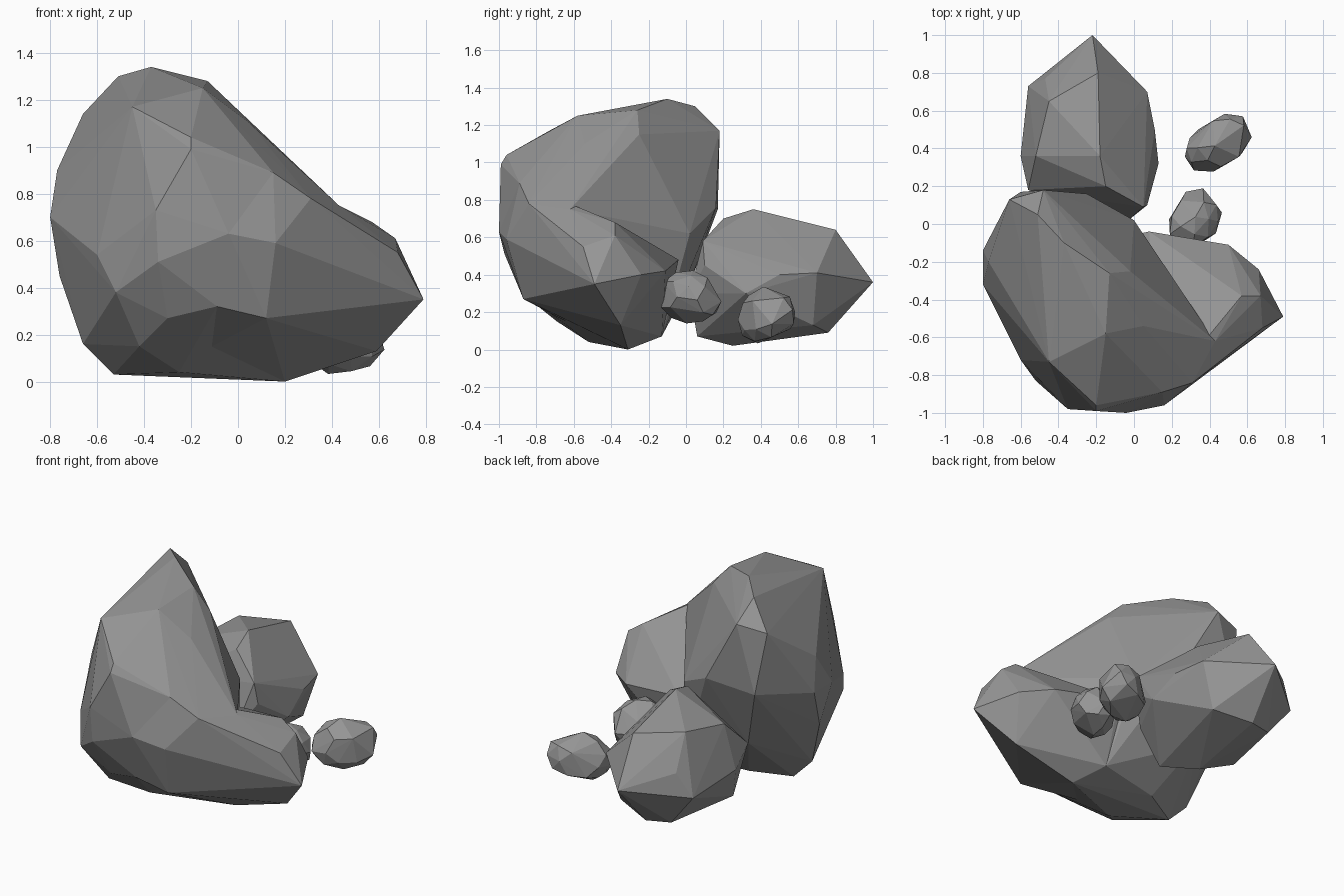
import bpy
import bmesh
import random
from math import radians
from mathutils import Vector, Matrix

default_cube = bpy.data.objects.get("Cube")
if default_cube:
    bpy.data.objects.remove(default_cube, do_unlink=True)

random.seed(4)

# One plain stone colour for every rock
stone_grey = bpy.data.materials.new("stone_grey")
stone_grey.use_nodes = True
stone_colour = (0.3, 0.3, 0.3, 1)
stone_grey.diffuse_color = stone_colour
shader = next(node for node in stone_grey.node_tree.nodes
              if node.type == "BSDF_PRINCIPLED")
shader.inputs["Base Color"].default_value = stone_colour


def add_hull(mesh_builder, corner_points):
    """Wrap a faceted convex skin around the corner points."""
    corners = [mesh_builder.verts.new(point) for point in corner_points]
    result = bmesh.ops.convex_hull(mesh_builder, input=corners,
                                   use_existing_faces=False)
    unused = [item for item in result["geom_interior"] + result["geom_unused"]
              if isinstance(item, bmesh.types.BMVert) and item.is_valid]
    bmesh.ops.delete(mesh_builder, geom=list(set(unused)), context="VERTS")


def finish_rock(name, mesh_builder):
    """Turn the builder into a flat-shaded stone object."""
    bmesh.ops.recalc_face_normals(mesh_builder, faces=mesh_builder.faces)
    mesh = bpy.data.meshes.new(name)
    mesh_builder.to_mesh(mesh)
    mesh_builder.free()
    mesh.materials.append(stone_grey)
    for polygon in mesh.polygons:
        polygon.use_smooth = False
    rock = bpy.data.objects.new(name, mesh)
    bpy.context.scene.collection.objects.link(rock)
    return rock


def add_chiselled_rock(name, lobes):
    """Build one rock from one or more convex lobes."""
    mesh_builder = bmesh.new()
    for lobe in lobes:
        add_hull(mesh_builder, lobe)
    return finish_rock(name, mesh_builder)


def add_pebble(name, centre, half_size, turn, tilt):
    """Build a small rock as a roughened, stretched low-poly ball."""
    mesh_builder = bmesh.new()
    bmesh.ops.create_icosphere(mesh_builder, subdivisions=2, radius=1)
    directions = [vert.co.normalized() for vert in mesh_builder.verts]
    mesh_builder.clear()
    chosen = random.sample(directions, 28)
    placement = (Matrix.Translation(centre)
                 @ Matrix.Rotation(radians(turn), 4, "Z")
                 @ Matrix.Rotation(radians(tilt), 4, "Y")
                 @ Matrix.Diagonal(Vector((*half_size, 1))))
    add_hull(mesh_builder, [placement @ (direction * random.uniform(0.98, 1.06))
                            for direction in chosen])
    return finish_rock(name, mesh_builder)


# Boulder: corners shared by the tall lobe and the low lobe
boulder_seam = [
    (.15, -.89, .89), (.31, -.84, .78), (.43, -.62, .75), (-.04, -1, .63),
    (-.09, -.89, .32), (.2, -.31, 0), (.1, -.13, .07),
]

# Boulder: tall lobe on the right hand side, leaning back to the peak
boulder_tall_lobe = [
    # crest
    (-.37, -.1, 1.34), (-.13, -.26, 1.28), (-.51, .05, 1.3),
    (-.15, -.58, 1.25), (-.45, -.73, 1.17), (-.2, -.96, 1.04),
    (-.2, -.99, .99), (.03, -.87, .95), (.05, -.54, 1.1),
    # back, down to the crease beside the low lobe
    (-.66, .13, 1.14), (-.48, .18, 1.17), (-.6, .17, .75), (-.25, .16, .76),
    (-.02, -.25, 1.15), (0, .02, .62), (-.45, .02, .35),
    # outer side
    (-.77, -.2, .9), (-.8, -.14, .7), (-.8, -.32, .7), (-.76, -.25, .45),
    (-.63, -.64, .54), (-.6, -.72, .54), (-.66, -.32, .16),
    # front and foot
    (-.35, -.98, .73), (-.34, -.97, .51), (-.52, -.83, .38),
    (-.42, -.69, .15), (-.3, -.84, .27), (-.53, -.32, .03),
    (-.25, -.52, .04), (-.3, -.2, .05),
]

# Boulder: low lobe running out to the pointed end
boulder_low_lobe = [
    # ridge
    (.57, -.38, .68), (.67, -.38, .61), (.68, -.55, .55), (.08, -.04, .48),
    # point, back and foot
    (.79, -.49, .35), (.66, -.24, .4), (.5, -.11, .42), (.16, -.96, .59),
    (.12, -.87, .27), (.59, -.35, .13), (-.3, -.45, .05), (-.2, -.1, .3),
]

add_chiselled_rock("boulder", [boulder_tall_lobe + boulder_seam,
                               boulder_low_lobe + boulder_seam])

# Middle rock behind the boulder, ending in a point at the back
middle_rock_corners = [
    # top and point
    (-.22, 1, .36), (-.19, .8, .64), (-.18, .36, .75), (-.15, .2, .7),
    (.05, .09, .58), (-.45, .65, .66), (-.52, .36, .62),
    # sides
    (.07, .7, .41), (.11, .5, .4), (.13, .32, .3), (.07, .1, .45),
    (-.03, .02, .3), (-.56, .18, .44), (-.6, .36, .35), (-.56, .73, .3),
    (-.47, .77, .45),
    # foot
    (-.28, .25, .02), (-.25, .76, .09), (-.14, .06, .07), (-.4, .72, .1),
    (-.02, .68, .13), (-.52, .27, .13),
]
add_chiselled_rock("middle_rock", [middle_rock_corners])

# Two loose pebbles on the left of the middle rock
add_pebble("near_pebble", (.315, .02, .28), (.18, .13, .14), 60, 8)
add_pebble("far_pebble", (.45, .43, .18), (.195, .135, .15), 35, -10)
